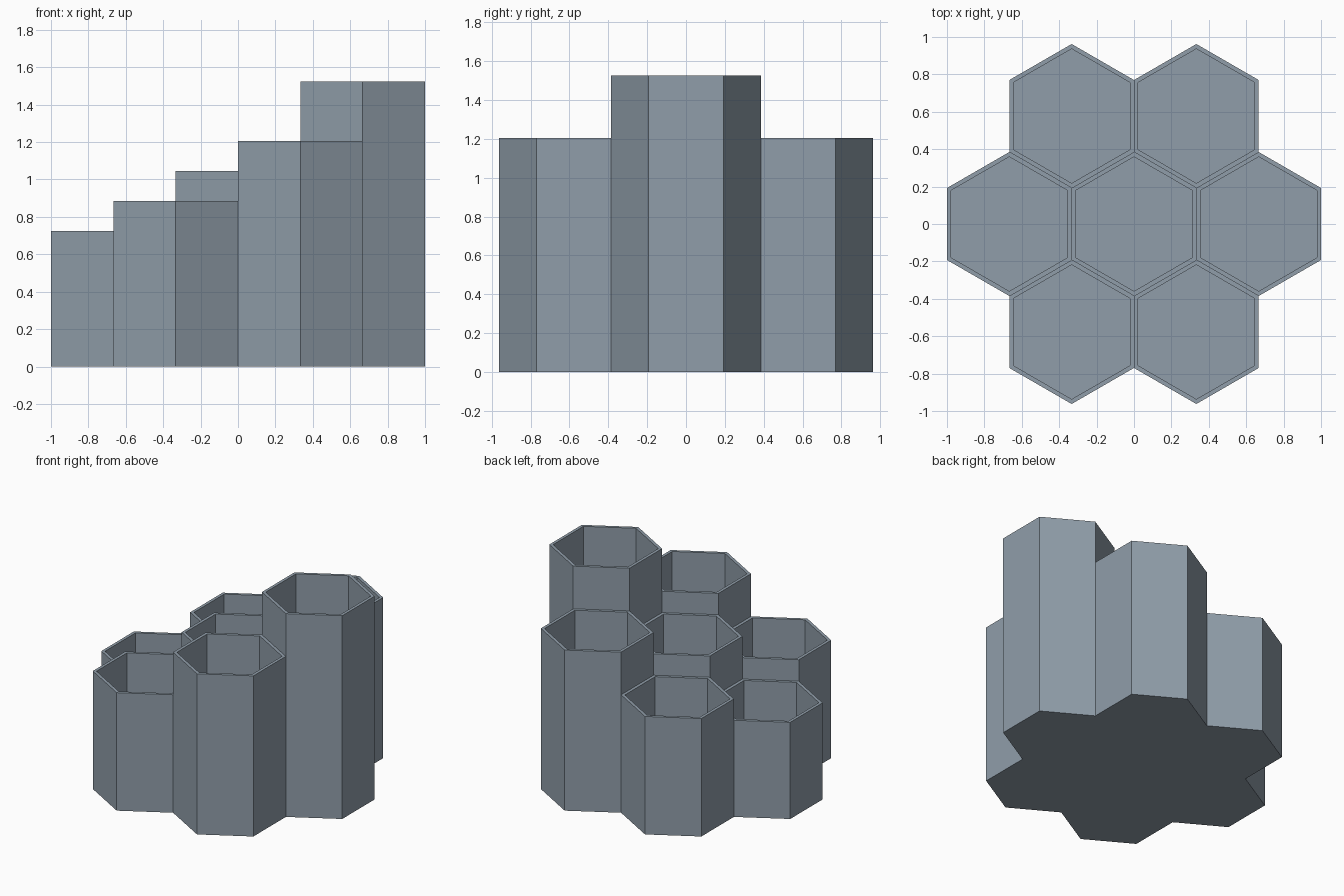
import bpy, bmesh, math

if "Cube" in bpy.data.objects:
    bpy.data.objects.remove(bpy.data.objects["Cube"])

APOTHEM = 1 / 3                              # half the flat-to-flat width of a cell
OUTER = APOTHEM / math.cos(math.pi / 6)      # corner radius
INNER = OUTER - 0.026                        # corner radius of the hollow
ROW = OUTER * 1.5                            # distance between rows
FLOOR = 0.024

slate = bpy.data.materials.new("slate_grey")
slate.diffuse_color = (0.28, 0.34, 0.40, 1)
slate.use_nodes = True
slate.node_tree.nodes["Principled BSDF"].inputs["Base Color"].default_value = slate.diffuse_color


def hex_ring(bm, cx, cy, radius, z):
    return [bm.verts.new((cx + radius * math.sin(i * math.pi / 3),
                          cy + radius * math.cos(i * math.pi / 3), z)) for i in range(6)]


def hex_cup(name, cx, cy, height):
    """Open hexagonal cup: outer wall, rim, inner wall and floor."""
    bm = bmesh.new()
    rings = [hex_ring(bm, cx, cy, r, z) for r, z in
             ((OUTER, 0), (OUTER, height), (INNER, height), (INNER, FLOOR))]
    for a, b in zip(rings, rings[1:]):
        for i in range(6):
            j = (i + 1) % 6
            bm.faces.new((a[i], a[j], b[j], b[i]))
    bm.faces.new(rings[0])
    bm.faces.new(rings[-1])
    bmesh.ops.recalc_face_normals(bm, faces=bm.faces)
    mesh = bpy.data.meshes.new(name)
    bm.to_mesh(mesh)
    bm.free()
    mesh.materials.append(slate)
    bpy.context.collection.objects.link(bpy.data.objects.new(name, mesh))


# Middle row, rising from left to right
hex_cup("left_cup", -2 * APOTHEM, 0, 0.725)
hex_cup("centre_cup", 0, 0, 1.045)
hex_cup("right_cup", 2 * APOTHEM, 0, 1.525)

# Front and back rows
for side, y in (("front", -ROW), ("back", ROW)):
    hex_cup(side + "_left_cup", -APOTHEM, y, 0.885)
    hex_cup(side + "_right_cup", APOTHEM, y, 1.205)
